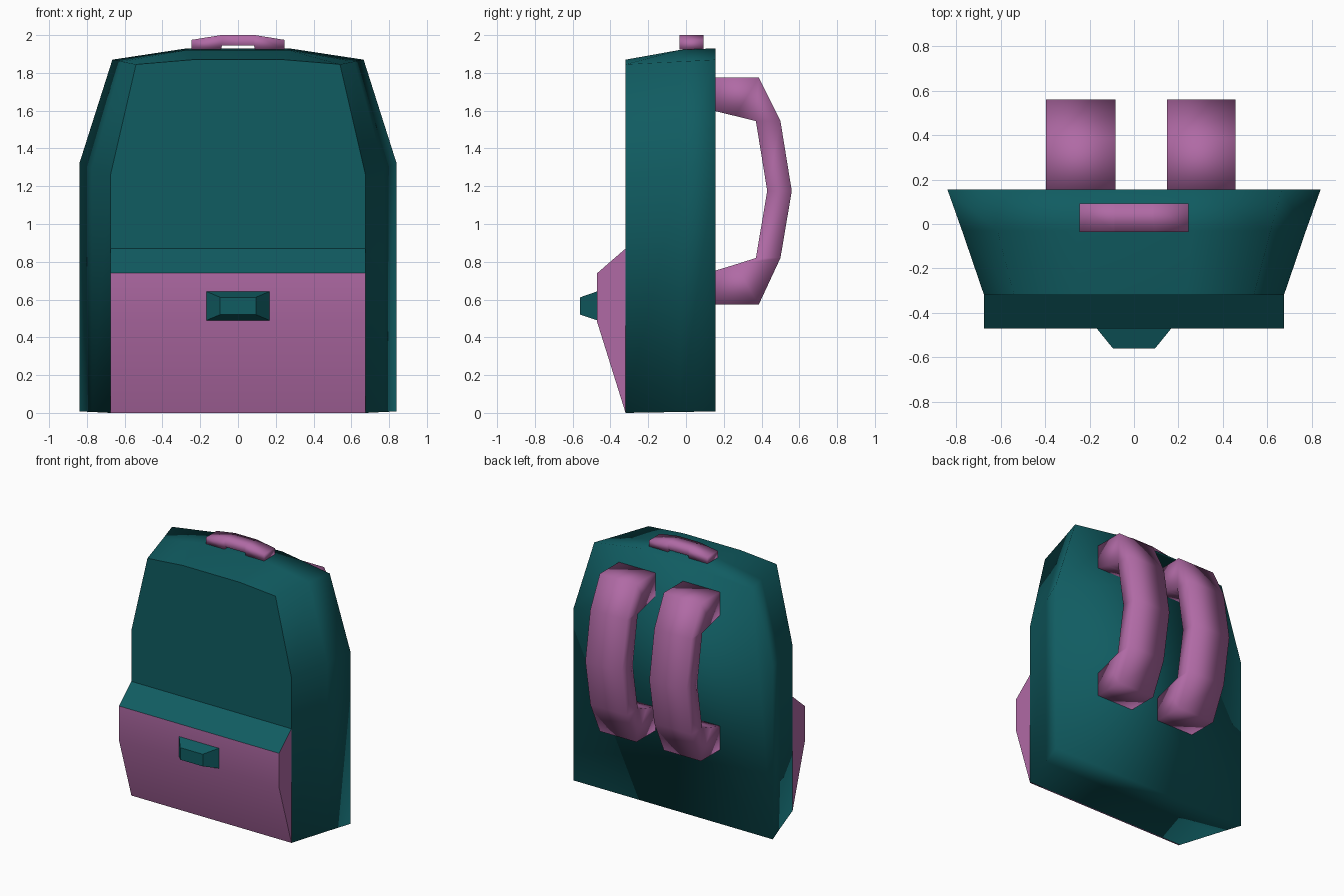
import bpy, bmesh

if "Cube" in bpy.data.objects:
    bpy.data.objects.remove(bpy.data.objects["Cube"])


def material(name, rgb):
    m = bpy.data.materials.new(name)
    m.diffuse_color = (*rgb, 1.0)
    m.use_nodes = True
    m.node_tree.nodes["Principled BSDF"].inputs["Base Color"].default_value = m.diffuse_color
    return m


TEAL = material("teal fabric", (0.0052, 0.107, 0.120))
PINK = material("mauve fabric", (0.434, 0.144, 0.376))


def loft(name, rings, mats, sharp=None, pick=None):
    """Skin a row of equal-sized point rings, capped at both ends, smooth shaded.
    sharp(edge) marks hard edges, pick(face) chooses the material."""
    bm = bmesh.new()
    loops = [[bm.verts.new(p) for p in ring] for ring in rings]
    n = len(loops[0])
    for a, b in zip(loops, loops[1:]):
        for i in range(n):
            j = (i + 1) % n
            bm.faces.new((a[i], a[j], b[j], b[i]))
    bm.faces.new(loops[0])
    bm.faces.new(loops[-1])
    bmesh.ops.recalc_face_normals(bm, faces=bm.faces)
    bm.normal_update()
    for f in bm.faces:
        f.smooth = True
        if pick:
            f.material_index = pick(f)
    for e in bm.edges:
        e.smooth = not (sharp and sharp(e))
    me = bpy.data.meshes.new(name)
    bm.to_mesh(me)
    bm.free()
    for m in mats:
        me.materials.append(m)
    ob = bpy.data.objects.new(name, me)
    bpy.context.collection.objects.link(ob)
    return ob


# Main bag: tapering outline, wider at the back, sloped top
FRONT, BACK = -0.32, 0.155


def outline(y, half):
    right = [(x, y, z) for x, z in half]
    return right + [(-x, y, z) for x, y, z in reversed(right)]


front = [(0.675, 0.0), (0.675, 1.26), (0.54, 1.845), (0.24, 1.87)]
back = [(0.84, 0.008), (0.84, 1.32), (0.665, 1.87), (0.27, 1.93)]
middle = [(a + (c - a) * 0.6, b + (d - b) * 0.6)
          for (a, b), (c, d) in zip(front, back)]
middle[3] = (0.26, 1.922)
loft("bag_body",
     [outline(FRONT, front), outline(-0.03, middle), outline(BACK, back)],
     [TEAL], sharp=lambda e: all(v.co.y < FRONT + 0.001 for v in e.verts))

# Front pocket with a teal top flap
pocket = [(-0.31, 0.0), (-0.32, 0.0), (-0.47, 0.48), (-0.47, 0.74),
          (-0.32, 0.87), (-0.31, 0.87)]
loft("front_pocket",
     [[(x, y, z) for y, z in pocket] for x in (-0.675, 0.675)],
     [PINK, TEAL],
     sharp=lambda e: e.calc_face_angle(0) > 0.6,
     pick=lambda f: 1 if f.normal.z > 0.3 else 0)

# Pocket buckle
loft("pocket_buckle",
     [[(-w, y, lo), (w, y, lo), (w, y, hi), (-w, y, hi)]
      for y, w, lo, hi in ((-0.465, 0.172, 0.488, 0.645),
                           (-0.56, 0.095, 0.52, 0.612))], [TEAL],
     sharp=lambda e: e.calc_face_angle(0) > 0.6)

# Shoulder straps: paired outer and inner side-view paths
outer = [(0.145, 1.775), (0.385, 1.775), (0.50, 1.545), (0.56, 1.175),
         (0.50, 0.82), (0.385, 0.573), (0.145, 0.573)]
inner = [(0.145, 1.60), (0.26, 1.572), (0.37, 1.545), (0.43, 1.175),
         (0.37, 0.82), (0.26, 0.785), (0.145, 0.75)]
for name, x0, x1 in (("left_strap", -0.396, -0.083),
                     ("right_strap", 0.148, 0.457)):
    loft(name, [[(x0, *o), (x1, *o), (x1, *i), (x0, *i)]
                for o, i in zip(outer, inner)], [PINK])

# Carry handle: shallow arch
arch = [(0.245, 1.975, 1.925), (0.09, 2.0, 1.925), (0.085, 2.0, 1.945)]
stations = [(-x, t, b) for x, t, b in arch] + list(reversed(arch))
loft("carry_handle",
     [[(x, -0.035, b), (x, 0.093, b), (x, 0.093, t), (x, -0.035, t)]
      for x, t, b in stations], [PINK])
